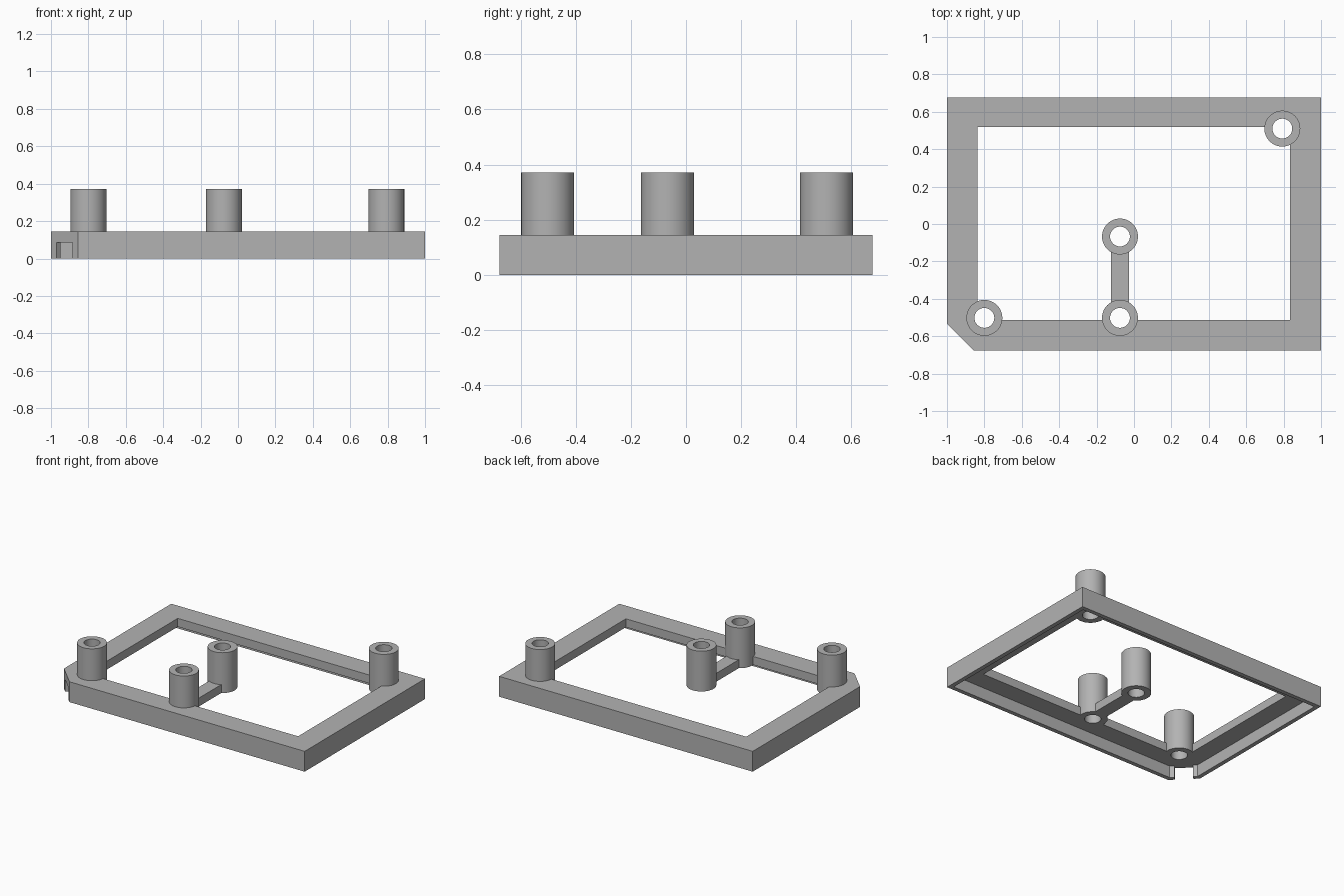
import bpy, bmesh, math
from mathutils import Matrix, Vector

if "Cube" in bpy.data.objects:
    bpy.data.objects.remove(bpy.data.objects["Cube"])

HALF_Y = 0.677
CHAMFER = 0.145
LIP = 0.03
UNDER, TOP, POST_TOP = 0.085, 0.145, 0.372
POSTS = [(-0.8, -0.502), (-0.075, -0.502), (-0.075, -0.067), (0.793, 0.51)]

grey = bpy.data.materials.new("plain grey")
grey.use_nodes = True
COLOUR = (0.45, 0.45, 0.45, 1)
grey.diffuse_color = COLOUR
grey.node_tree.nodes["Principled BSDF"].inputs["Base Color"].default_value = COLOUR


def prism(name, points, z0, z1):
    """Extrude a flat outline from z0 to z1."""
    bm = bmesh.new()
    face = bm.faces.new([bm.verts.new((x, y, z0)) for x, y in points])
    top = bmesh.ops.extrude_face_region(bm, geom=[face])["geom"]
    bmesh.ops.translate(bm, vec=(0, 0, z1 - z0),
                        verts=[v for v in top if isinstance(v, bmesh.types.BMVert)])
    bmesh.ops.recalc_face_normals(bm, faces=bm.faces)
    mesh = bpy.data.meshes.new(name)
    bm.to_mesh(mesh)
    bm.free()
    mesh.materials.append(grey)
    obj = bpy.data.objects.new(name, mesh)
    bpy.context.collection.objects.link(obj)
    return obj


def box(x0, x1, y0, y1):
    return [(x0, y0), (x1, y0), (x1, y1), (x0, y1)]


def circle(x, y, radius, sides=64):
    steps = [math.tau * i / sides for i in range(sides)]
    return [(x + radius * math.cos(a), y + radius * math.sin(a)) for a in steps]


def outline(inset):
    """Rectangle with one clipped corner, moved inwards by inset."""
    x, y = 1 - inset, HALF_Y - inset
    c = CHAMFER + inset * (math.sqrt(2) - 2)
    return [(-x + c, -y), (x, -y), (x, y), (-x, y), (-x, -y + c)]


def combine(target, other, operation):
    """Apply a boolean and discard the second solid."""
    mod = target.modifiers.new("combine", "BOOLEAN")
    mod.operation, mod.solver, mod.object = operation, "EXACT", other
    bpy.context.view_layer.objects.active = target
    bpy.ops.object.modifier_apply(modifier=mod.name)
    bpy.data.objects.remove(other)


# Frame: outer lip with a recessed underside and a large opening
frame = prism("frame", outline(0), 0, TOP)
combine(frame, prism("recess", outline(LIP), -0.1, UNDER), "DIFFERENCE")
combine(frame, prism("opening", box(-0.838, 0.833, -0.513, 0.518), -0.2, 0.3), "DIFFERENCE")

# Notch through the lip at the clipped corner
notch = prism("notch", box(-0.06, 0.06, -0.06, 0.06), -0.1, UNDER)
centre = Vector((-1 + CHAMFER / 2, -HALF_Y + CHAMFER / 2, 0))
notch.data.transform(Matrix.Translation(centre) @ Matrix.Rotation(math.pi / 4, 4, "Z"))
combine(frame, notch, "DIFFERENCE")

# Rib that carries the inner post
combine(frame, prism("rib", box(-0.123, -0.027, -0.55, -0.067), UNDER, TOP), "UNION")

# Hollow posts
for x, y in POSTS:
    combine(frame, prism("post", circle(x, y, 0.096), UNDER, POST_TOP), "UNION")
for x, y in POSTS:
    combine(frame, prism("post_hole", circle(x, y, 0.053), -0.1, 0.5), "DIFFERENCE")

# Smooth round walls, crisp edges
bpy.ops.object.select_all(action="DESELECT")
frame.select_set(True)
bpy.context.view_layer.objects.active = frame
bpy.ops.object.shade_smooth_by_angle(angle=math.radians(30))
